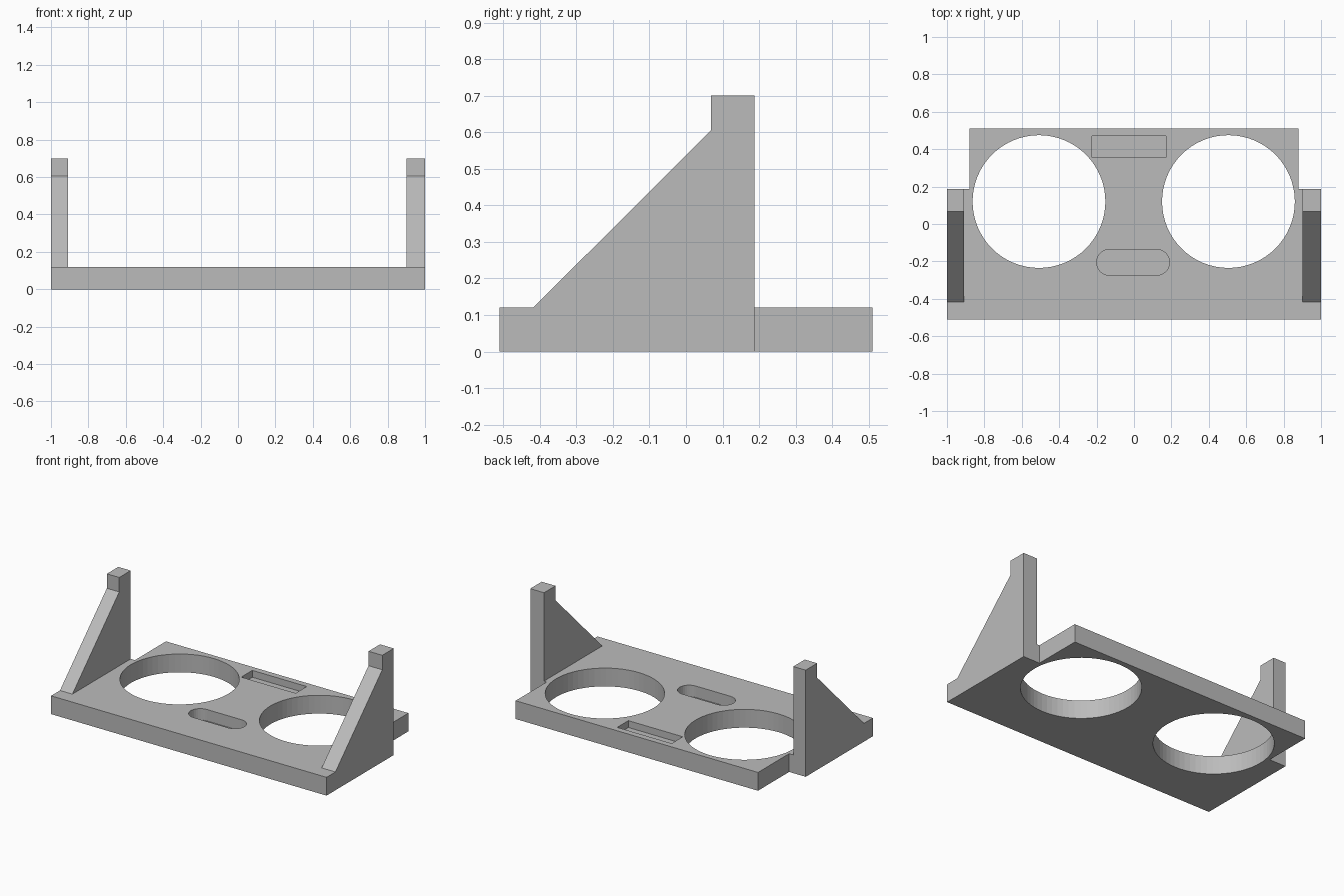
import bpy, bmesh, math
from mathutils import Vector

if "Cube" in bpy.data.objects:
    bpy.data.objects.remove(bpy.data.objects["Cube"])

grey = bpy.data.materials.new("plain grey")
grey.diffuse_color = (0.5, 0.5, 0.5, 1)
grey.use_nodes = True
grey.node_tree.nodes["Principled BSDF"].inputs["Base Color"].default_value = grey.diffuse_color


def prism(name, points, direction):
    """Extrude a closed planar outline along a direction."""
    bm = bmesh.new()
    face = bm.faces.new([bm.verts.new(p) for p in points])
    ext = bmesh.ops.extrude_face_region(bm, geom=[face])
    moved = [g for g in ext["geom"] if isinstance(g, bmesh.types.BMVert)]
    bmesh.ops.translate(bm, verts=moved, vec=Vector(direction))
    bmesh.ops.recalc_face_normals(bm, faces=bm.faces)
    mesh = bpy.data.meshes.new(name)
    bm.to_mesh(mesh)
    bm.free()
    mesh.materials.append(grey)
    obj = bpy.data.objects.new(name, mesh)
    bpy.context.collection.objects.link(obj)
    return obj


def arc(cx, cy, r, start, end, n):
    return [(cx + r * math.cos(start + (end - start) * i / n),
             cy + r * math.sin(start + (end - start) * i / n)) for i in range(n + 1)]


def cut(target, name, outline, bottom, top=0.2):
    """Cut a vertical opening through the target."""
    cutter = prism(name, [(x, y, bottom) for x, y in outline], (0, 0, top - bottom))
    cutter.hide_render = True
    cutter.hide_viewport = True
    cutter.display_type = 'WIRE'
    mod = target.modifiers.new(name, 'BOOLEAN')
    mod.operation = 'DIFFERENCE'
    mod.solver = 'EXACT'
    mod.object = cutter


# Base plate with wider front section
T = 0.12
half = [(1.0, -0.51), (1.0, 0.187), (0.88, 0.187), (0.88, 0.51)]
outline = half + [(-x, y) for x, y in reversed(half)]
plate = prism("base_plate", [(x, y, 0) for x, y in outline], (0, 0, T))

# Two large round openings
for side, cx in (("left", -0.508), ("right", 0.505)):
    cut(plate, side + "_hole_cutter", arc(cx, 0.12, 0.355, 0, math.tau, 64)[:-1], -0.1)

# Shallow rectangular pocket at the back
cut(plate, "pocket_cutter",
    [(-0.225, 0.355), (0.17, 0.355), (0.17, 0.47), (-0.225, 0.47)], 0.075)

# Rounded slot pocket at the front
r = 0.069
slot = (arc(0.19 - r, -0.205, r, -math.pi / 2, math.pi / 2, 16)
        + arc(-0.2 + r, -0.205, r, math.pi / 2, 1.5 * math.pi, 16))
cut(plate, "slot_cutter", slot, 0.045)

# Upright gusset brackets on both ends
profile = [(-0.418, T), (0.068, 0.605), (0.068, 0.70), (0.187, 0.70), (0.187, T)]
for name, x, width in (("left_bracket", -1.0, 0.09), ("right_bracket", 0.9, 0.1)):
    prism(name, [(x, y, z) for y, z in profile], (width, 0, 0))
